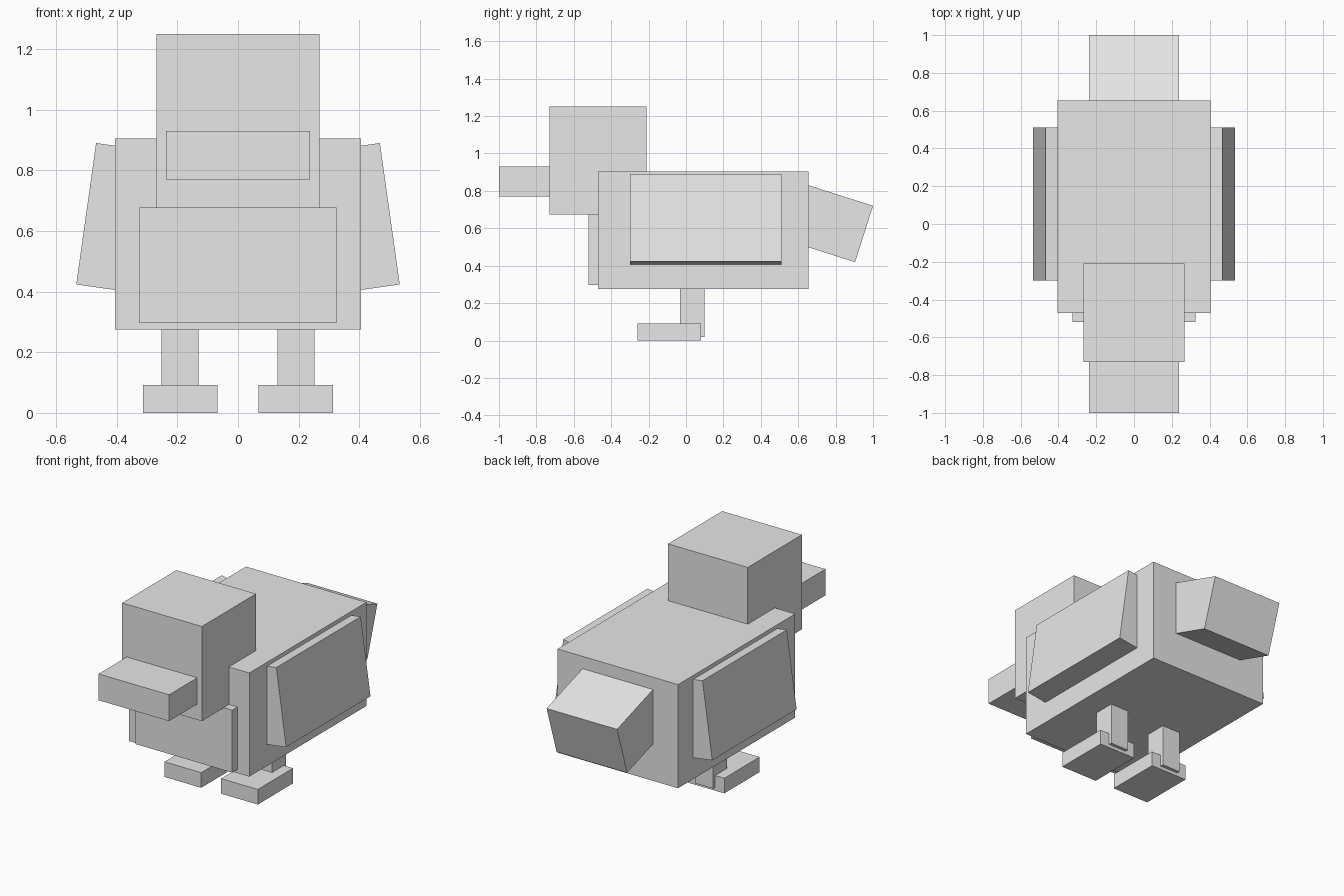
import bpy
import math
from mathutils import Matrix, Vector

if "Cube" in bpy.data.objects:
    bpy.data.objects.remove(bpy.data.objects["Cube"])

grey = bpy.data.materials.new("plain_grey")
grey.diffuse_color = (0.8, 0.8, 0.8, 1.0)
grey.use_nodes = True
grey.node_tree.nodes["Principled BSDF"].inputs["Base Color"].default_value = grey.diffuse_color


def box(name, x, y, z, axis=None, angle=0.0, pivot=(0, 0, 0)):
    """Box spanning the given ranges, optionally turned about a pivot."""
    bpy.ops.mesh.primitive_cube_add(size=1)
    ob = bpy.context.object
    ob.name = name
    size = Matrix.Diagonal((x[1] - x[0], y[1] - y[0], z[1] - z[0], 1))
    mid = Vector((sum(x) / 2, sum(y) / 2, sum(z) / 2))
    m = Matrix.Translation(mid) @ size
    if axis:
        p = Matrix.Translation(pivot)
        m = p @ Matrix.Rotation(math.radians(angle), 4, axis) @ p.inverted() @ m
    ob.data.transform(m)
    ob.data.materials.append(grey)
    return ob


# Torso and chest plate
box("body", (-0.405, 0.405), (-0.47, 0.655), (0.275, 0.905))
box("belly", (-0.325, 0.325), (-0.52, -0.42), (0.297, 0.677))

# Head and beak
box("head", (-0.268, 0.268), (-0.73, -0.21), (0.675, 1.25))
box("beak", (-0.237, 0.237), (-1.0, -0.72), (0.77, 0.93))

# Tail, sloping down from the back of the body
box("tail", (-0.237, 0.237), (0.58, 1.0), (0.404, 0.72),
    'X', -17.7, (0, 1.0, 0.72))

# Paired wings, legs and feet
for side, s in (("left", -1), ("right", 1)):
    def span(a, b):
        return tuple(sorted((s * a, s * b)))

    box(side + "_wing", span(0.32, 0.468), (-0.30, 0.51), (0.419, 0.89),
        'Y', -s * 8, (s * 0.468, 0, 0.89))
    box(side + "_leg", span(0.13, 0.252), (-0.032, 0.10), (0.02, 0.32))
    box(side + "_foot", span(0.067, 0.314), (-0.258, 0.08), (0.0, 0.092))
